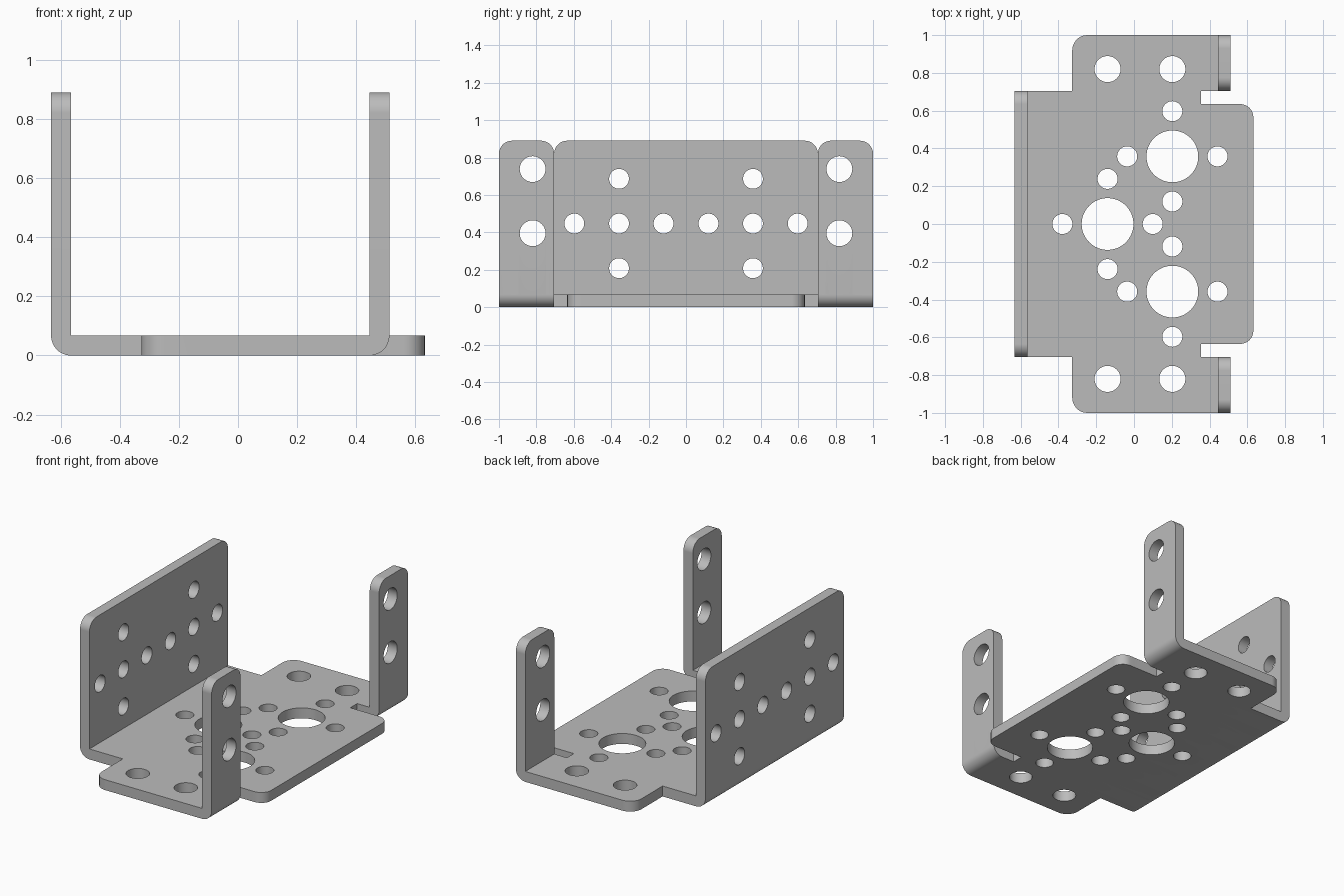
import bpy, bmesh, math
from mathutils import Vector

cube = bpy.data.objects.get("Cube")
if cube:
    bpy.data.objects.remove(cube, do_unlink=True)

T = 0.067                  # sheet thickness
HEIGHT = 0.89              # height of the folded walls
BEND = 0.1                 # flat length used up by each bend
STEPS = 12
LEFT, RIGHT = -0.565, 0.445    # fold lines
REACH = BEND + HEIGHT - T


def circle(x, y, r, n=48):
    return [Vector((x + r * math.cos(i * math.tau / n), y + r * math.sin(i * math.tau / n)))
            for i in range(n)]


def rounded(corners, steps=8):
    """Right-angled outline with a radius at each corner."""
    out = []
    for i, (x, y, r) in enumerate(corners):
        p = Vector((x, y))
        if r == 0:
            out.append(p)
            continue
        a = (Vector(corners[i - 1][:2]) - p).normalized()
        b = (Vector(corners[(i + 1) % len(corners)][:2]) - p).normalized()
        c = p + r * (a + b)
        for k in range(steps + 1):
            t = k / steps * math.pi / 2
            out.append(c - r * (b * math.cos(t) + a * math.sin(t)))
    return out


# Unfolded outline, one half mirrored in y
half = [(LEFT - REACH, 0.705, 0.07), (-0.327, 0.705, 0), (-0.327, 1, 0.08),
        (RIGHT + REACH, 1, 0.07), (RIGHT + REACH, 0.705, 0.07),
        (0.355, 0.705, 0), (0.355, 0.635, 0), (0.632, 0.635, 0.07)]
loops = [rounded(half + [(x, -y, r) for x, y, r in reversed(half)])]

# Base plate: three large holes, each ringed by four small ones
for x, y in ((-0.14, 0), (0.203, 0.358), (0.203, -0.358)):
    loops.append(circle(x, y, 0.137, 64))
    for dx, dy in ((1, 0), (-1, 0), (0, 1), (0, -1)):
        loops.append(circle(x + 0.239 * dx, y + 0.239 * dy, 0.053))

for side in (-1, 1):
    # Base plate end holes
    for x in (-0.14, 0.203):
        loops.append(circle(x, side * 0.82, 0.069))
    # Tab holes
    for z in (0.395, 0.738):
        loops.append(circle(RIGHT + BEND + z - T, side * 0.82, 0.069))
    # Wall holes
    for y, z in ((0.12, 0.447), (0.358, 0.447), (0.597, 0.447), (0.358, 0.686), (0.358, 0.208)):
        loops.append(circle(LEFT - BEND - z + T, side * y, 0.053))

# Filled flat sheet
curve = bpy.data.curves.new("sheet_outline", "CURVE")
curve.dimensions = "2D"
curve.fill_mode = "BOTH"
curve.extrude = T / 2
for loop in loops:
    spline = curve.splines.new("POLY")
    spline.points.add(len(loop) - 1)
    for point, co in zip(spline.points, loop):
        point.co = (co.x, co.y, 0, 1)
    spline.use_cyclic_u = True
outline = bpy.data.objects.new("sheet_outline", curve)
bpy.context.collection.objects.link(outline)
bpy.context.view_layer.update()
mesh = bpy.data.meshes.new_from_object(outline.evaluated_get(bpy.context.evaluated_depsgraph_get()))
bpy.data.objects.remove(outline, do_unlink=True)

bm = bmesh.new()
bm.from_mesh(mesh)
bmesh.ops.remove_doubles(bm, verts=bm.verts, dist=0.0001)
bmesh.ops.translate(bm, verts=bm.verts, vec=(0, 0, T / 2))

# Cut strips across both bends
for x0, s in ((LEFT, -1), (RIGHT, 1)):
    for k in range(STEPS + 1):
        bmesh.ops.bisect_plane(bm, geom=bm.verts[:] + bm.edges[:] + bm.faces[:], dist=0.00001,
                               plane_co=(x0 + s * BEND * k / STEPS, 0, 0), plane_no=(1, 0, 0))
bm.normal_update()


def bend_depth(co):
    """Signed distance past a fold line, and which fold it is."""
    if co.x < LEFT:
        return LEFT - co.x, LEFT, -1
    if co.x > RIGHT and abs(co.y) > 0.67:
        return co.x - RIGHT, RIGHT, 1
    return 0, 0, 0


# Clear stray edges inside the strips
stray = []
for e in bm.edges:
    depth = bend_depth((e.verts[0].co + e.verts[1].co) / 2)[0]
    if (0 < depth < BEND and abs(e.verts[0].co.x - e.verts[1].co.x) > 0.001
            and all(abs(f.normal.z) > 0.9 for f in e.link_faces)):
        stray.append(e)
bmesh.ops.dissolve_edges(bm, edges=stray, use_verts=True)

# Fold the wall and tabs upwards
for v in bm.verts:
    depth, x0, s = bend_depth(v.co)
    if s:
        r = T - v.co.z
        a = min(depth / BEND, 1) * math.pi / 2
        v.co.x = x0 + s * r * math.sin(a)
        v.co.z = T - r * math.cos(a) + max(depth - BEND, 0)
bmesh.ops.remove_doubles(bm, verts=bm.verts, dist=0.0001)
bmesh.ops.dissolve_degenerate(bm, edges=bm.edges, dist=0.0001)
bmesh.ops.recalc_face_normals(bm, faces=bm.faces)
bm.to_mesh(mesh)
bm.free()

mat = bpy.data.materials.new("plain grey metal")
mat.use_nodes = True
colour = (0.5, 0.5, 0.5, 1)
mat.diffuse_color = colour
mat.node_tree.nodes["Principled BSDF"].inputs["Base Color"].default_value = colour
mesh.materials.clear()
mesh.materials.append(mat)
for poly in mesh.polygons:
    poly.material_index = 0

bracket = bpy.data.objects.new("folded_bracket", mesh)
bpy.context.collection.objects.link(bracket)
bpy.ops.object.select_all(action="DESELECT")
bracket.select_set(True)
bpy.context.view_layer.objects.active = bracket
bpy.ops.object.shade_smooth_by_angle(angle=math.radians(30))
weighted = bracket.modifiers.new("weighted_normals", "WEIGHTED_NORMAL")
weighted.keep_sharp = True
